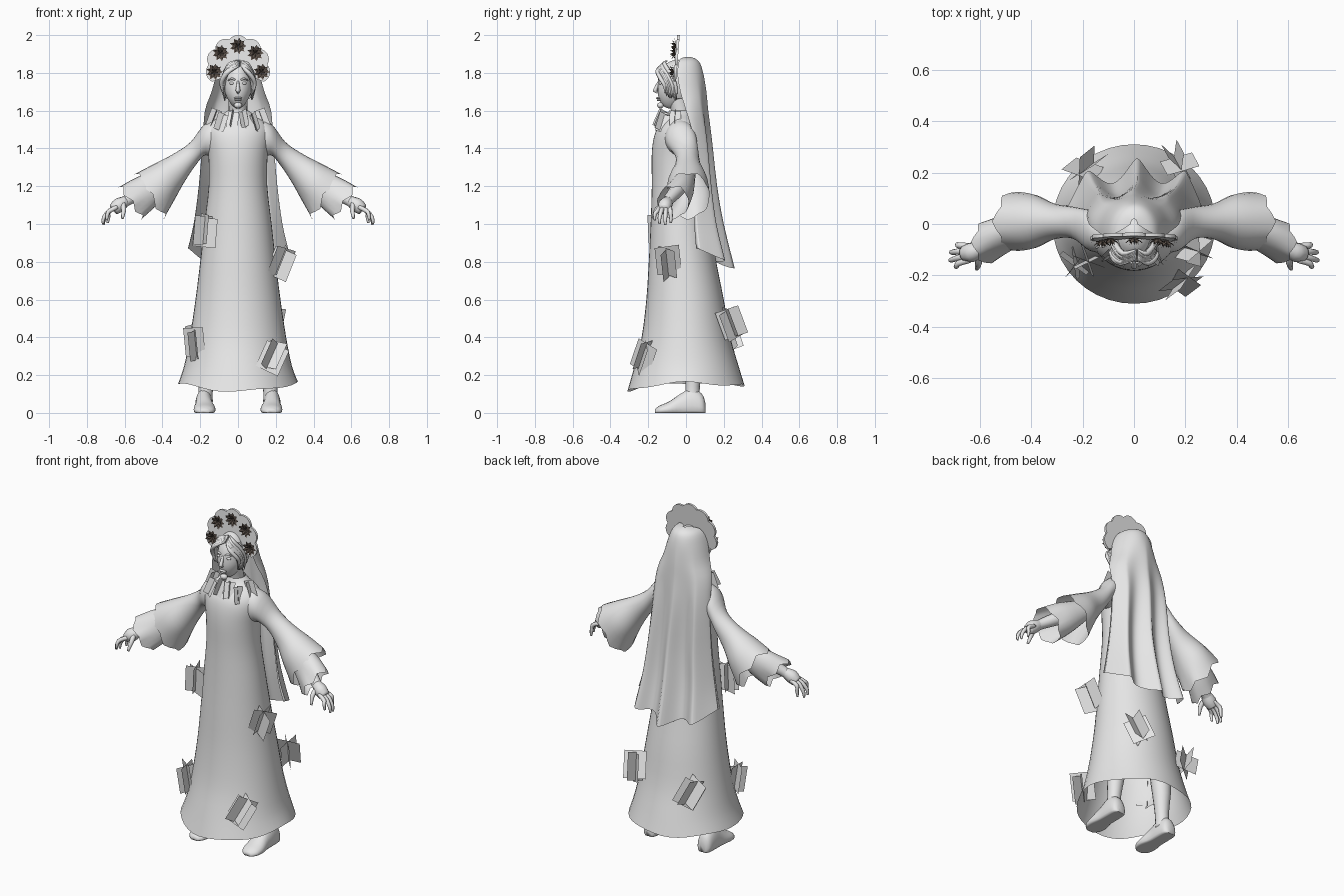
import bpy, bmesh, math, random
from mathutils import Vector as V, Matrix, Euler

if "Cube" in bpy.data.objects:
    bpy.data.objects.remove(bpy.data.objects["Cube"])
random.seed(4)
sin, cos, pi = math.sin, math.cos, math.pi


def mat(name, r, g, b):
    m = bpy.data.materials.new(name)
    m.diffuse_color = (r, g, b, 1)
    m.use_nodes = True
    m.node_tree.nodes["Principled BSDF"].inputs["Base Color"].default_value = m.diffuse_color
    return m


GREY = mat("pale grey", .8, .8, .8)
DARK = mat("dark flower brown", .11, .085, .07)


def add(name, verts, faces, m=GREY, smooth=True, mirror=False):
    me = bpy.data.meshes.new(name)
    me.from_pydata([tuple(v) for v in verts], [], faces)
    me.materials.append(m)
    bm = bmesh.new()
    bm.from_mesh(me)
    bmesh.ops.recalc_face_normals(bm, faces=bm.faces)
    bm.to_mesh(me)
    bm.free()
    for p in me.polygons:
        p.use_smooth = smooth
    ob = bpy.data.objects.new(name, me)
    bpy.context.collection.objects.link(ob)
    if mirror:
        ob.modifiers.new("mirror", 'MIRROR').use_mirror_merge = False
    return ob


def resample(rows, k):
    """Catmull-Rom interpolation between rows of points."""
    out, n = [], len(rows)
    for i in range(n - 1):
        a, b, c, d = rows[max(i - 1, 0)], rows[i], rows[i + 1], rows[min(i + 2, n - 1)]
        for s in range(k):
            t = s / k
            out.append([q + ((r - p) * t + (2 * p - 5 * q + 4 * r - e) * t * t
                             + (3 * q - p - 3 * r + e) * t ** 3) * .5
                        for p, q, r, e in zip(a, b, c, d)])
    return out + [rows[-1]]


def skin(rows, closed=True, caps=(False, False)):
    n = len(rows[0])
    verts = [p for r in rows for p in r]
    faces = [(i * n + j, i * n + (j + 1) % n, (i + 1) * n + (j + 1) % n, (i + 1) * n + j)
             for i in range(len(rows) - 1) for j in range(n if closed else n - 1)]
    if caps[0]:
        faces.append(tuple(range(n)))
    if caps[1]:
        faces.append(tuple(range(len(verts) - n, len(verts))))
    return verts, faces


def oval(c, u, v, n=32):
    return [c + u * cos(2 * pi * j / n) + v * sin(2 * pi * j / n) for j in range(n)]


def tube(path, radii, n=10, k=3):
    path = [V(p) for p in path]
    rows = []
    for i, p in enumerate(path):
        d = (path[min(i + 1, len(path) - 1)] - path[max(i - 1, 0)]).normalized()
        u = d.cross(V((0, 1, 0)) if abs(d.y) < .8 else V((1, 0, 0))).normalized()
        rows.append(oval(p, u * radii[i], d.cross(u) * radii[i], n))
    return skin(resample(rows, k), caps=(True, True))


def join(parts):
    verts, faces = [], []
    for v, f in parts:
        faces += [tuple(i + len(verts) for i in q) for q in f]
        verts += list(v)
    return verts, faces


def ball(c, s, n=20, shape=None, keep=None):
    bm = bmesh.new()
    bmesh.ops.create_uvsphere(bm, u_segments=n, v_segments=n * 3 // 4, radius=1)
    fs = [tuple(v.index for v in f.verts) for f in bm.faces
          if not keep or keep(f.calc_center_median())]
    vs = [V((p.x * s[0], p.y * s[1], p.z * s[2])) + V(c)
          for p in ((shape(v.co) if shape else v.co) for v in bm.verts)]
    bm.free()
    return vs, fs


# Dress: z, half width, front y, back y
rows = []
for z, rx, yf, yb in [(.145, .317, -.31, .31), (.25, .285, -.272, .278), (.4, .255, -.235, .235),
                      (.6, .225, -.21, .2), (.8, .2, -.197, .16), (1, .178, -.187, .125),
                      (1.2, .155, -.181, .1), (1.35, .156, -.182, .09), (1.44, .168, -.174, .085),
                      (1.5, .168, -.155, .08), (1.545, .14, -.12, .06), (1.575, .09, -.09, .04),
                      (1.6, .056, -.08, .03)]:
    rows.append(oval(V((0, (yf + yb) / 2, z)), V((rx, 0, 0)), V((0, (yb - yf) / 2, 0)), 40))
for j, p in enumerate(rows[0]):      # wavy hem, lowest in front
    a = 2 * pi * j / 40
    p.z = .16 - .045 * max(0, -sin(a)) ** 2 - .015 * max(0, sin(a)) + .006 * cos(5 * a)
add("dress", *skin(resample(rows, 3)))


# Flared sleeves in two layers: upper point, lower point, half depth, centre y
def sleeve(name, secs, jag):
    rows = []
    for xu, zu, xl, zl, hw, yc in secs:
        a, b = V((xu, yc, zu)), V((xl, yc, zl))
        rows.append(oval((a + b) / 2, (a - b) / 2, V((0, hw, 0)), 24))
    out = V((.8, 0, -.6))
    for j, p in enumerate(rows[-1]):
        p += out * jag * (1 if j % 4 == 0 else -1 if j % 4 == 2 else 0)
    add(name, *skin(resample(rows, 4)), mirror=True)


sleeve("outer_sleeve", [(.07, 1.558, .1, 1.32, .08, -.035), (.17, 1.535, .17, 1.365, .08, -.025),
                        (.25, 1.435, .225, 1.31, .062, .005), (.34, 1.372, .285, 1.22, .07, .01),
                        (.45, 1.315, .335, 1.13, .105, .01), (.54, 1.27, .385, 1.03, .115, .01)], .015)
sleeve("inner_sleeve", [(.38, 1.31, .34, 1.2, .05, 0), (.53, 1.25, .43, 1.1, .07, -.03),
                        (.625, 1.2, .505, 1.03, .083, -.07)], .012)

# Arms and hands
parts = [tube([(.36, 0, 1.28), (.48, -.04, 1.19), (.58, -.09, 1.13), (.61, -.1, 1.11)],
              [.045, .04, .03, .028], 12)]
parts.append(tube([(.59, -.095, 1.125), (.63, -.11, 1.1), (.66, -.115, 1.075)], [.026, .038, .03], 12))
for k, (y, x, z) in enumerate([(-.165, .695, 1.02), (-.14, .715, 1), (-.11, .712, .995), (-.08, .69, 1.005)]):
    yb = -.14 + .018 * k
    parts.append(tube([(.64, yb, 1.09), (.682, (y + yb) / 2, 1.068), (x - .004, y, z + .032), (x, y, z)],
                      [.012, .012, .01, .006], 8))
parts.append(tube([(.61, -.12, 1.11), (.605, -.155, 1.075), (.612, -.175, 1.03)], [.015, .013, .007], 8))
add("arm_and_hand", *join(parts), mirror=True)

# Feet and legs
rows = []
for y, hw, h in [(.103, .022, .05), (.085, .042, .1), (.03, .046, .13), (-.03, .047, .1),
                 (-.09, .058, .06), (-.14, .05, .038), (-.165, .022, .02)]:
    rows.append([V((.18 - (y < -.05) * .003 + hw * cos(2 * pi * j / 20), y,
                    max(0, h * (.3 + .7 * sin(2 * pi * j / 20))))) for j in range(20)])
leg = tube([(.175, .035, .06), (.17, .035, .14), (.16, .04, .32), (.14, .02, .52), (.11, -.02, .85)],
           [.042, .038, .055, .055, .075], 16)
add("foot_and_leg", *join([skin(resample(rows, 3), caps=(True, True)), leg]), mirror=True)


# Head, face and neck
def face_shape(p):
    lo = max(0, -p.z)
    return V((p.x * (1 - .3 * lo * lo), p.y * (1 - .1 * lo) - .3 * lo, p.z))


head = [ball((0, -.05, 1.735), (.075, .098, .125), 28, face_shape),
        tube([(0, -.02, 1.5), (0, -.025, 1.58), (0, -.05, 1.68)], [.062, .05, .052], 18),
        tube([(0, -.143, 1.755), (0, -.154, 1.73), (0, -.164, 1.704), (0, -.15, 1.696)],
             [.006, .009, .012, .008], 8),
        ball((0, -.146, 1.667), (.024, .012, .006), 10), ball((0, -.143, 1.656), (.02, .012, .006), 10),
        ball((0, -.135, 1.628), (.022, .018, .016), 12)]
for s in (-1, 1):
    head += [ball((s * .031, -.134, 1.745), (.015, .01, .008), 10),
             tube([(s * .014, -.143, 1.763), (s * .033, -.141, 1.769), (s * .053, -.122, 1.76)],
                  [.005, .006, .003], 6)]
add("head", *join(head))

# Hair: cap and swept strands from a parting
parts = [ball((0, -.045, 1.745), (.083, .104, .125), 24,
              keep=lambda c: c.y > -.25 and c.z > -.6 or c.z > .62)]
for s in (-1, 1):
    for k in range(8):
        t = k / 7
        r = random.uniform(-.006, .006)
        parts.append(tube([(.012 + s * .004, -.1 - .035 * t, 1.863 - .025 * t),
                           (s * (.045 + r), -.115 - .037 * t, 1.848 - .04 * t),
                           (s * (.075 + r), -.08 - .055 * t, 1.79 - .02 * t),
                           (s * (.083 + r), -.055 - .06 * t, 1.73 + r),
                           (s * (.073 + r), -.05 - .06 * t, 1.655 + .03 * t + r)],
                          [.004, .011, .012, .01, .002], 6))
add("hair", *join(parts))

# Long veil with deepening folds: z, half width, front y, back y, fold depth
rows, N = [], 64
for z, w, yf, yb, f in [(1.885, .012, 0, .02, 0), (1.875, .06, -.03, .05, 0), (1.85, .09, -.04, .075, 0),
                        (1.79, .115, -.045, .093, 0), (1.7, .14, -.03, .108, .005), (1.6, .175, 0, .118, .012),
                        (1.45, .187, .04, .137, .028), (1.2, .208, .055, .165, .05),
                        (1, .235, .06, .2, .068), (.765, .265, .075, .258, .09)]:
    row = []
    for j in range(N + 1):
        a = pi * (j / N - .5)
        t = sin(a)
        fold = f * ((1 - cos(2 * pi * t / .72)) / 2) ** .65
        drop = .085 * t * t + .012 * (1 - cos(2 * pi * t / .72)) if z < .8 else 0
        row.append(V((w * t + .012 * (z < 1.3) * cos(a), yf + (yb - yf) * cos(a) ** .9 - fold * cos(a) ** .3
                      if abs(t) < .999 else yf, z + drop)))
    rows.append(row)
add("veil", *skin(resample(rows, 3), closed=False))

# Scalloped headdress plate: outer scallops, inner arch, front and back
M, rows = 84, []
for j in range(M + 1):
    t = j / M
    a = -.5 + t * (pi + 1)
    R = .155 + .017 * abs(sin(t * 7 * pi)) ** .8
    o = V((R * cos(a), 0, 1.828 + R * sin(a)))
    i = V((.075 * cos(a), 0, 1.8 + .045 * sin(a)))
    y = lambda p: -.06 + (p.z - 1.75) * .08
    rows.append([V((p.x, y(p) + d, p.z)) for p, d in ((o, -.007), (o, .007), (i, .007), (i, -.007))])
add("headdress", *skin(rows, caps=(True, True)), smooth=False)

# Spiky flowers on the headdress
verts, faces = [], []
for cx, cz in [(-.125, 1.805), (-.092, 1.905), (0, 1.942), (.092, 1.905), (.125, 1.805)]:
    c = V((cx, -.068 + (cz - 1.75) * .08, cz))
    for layer, (n, r, lift) in enumerate([(9, .044, .008), (8, .036, .022), (5, .02, .03)]):
        for k in range(n):
            a = 2 * pi * (k + layer * .4) / n
            d, s = V((cos(a), 0, sin(a))), V((-sin(a), 0, cos(a)))
            b = len(verts)
            verts += [c, c + d * r * .6 + s * r * .23 - V((0, lift * .5, 0)), c + d * r - V((0, lift, 0)),
                      c + d * r * .6 - s * r * .23 - V((0, lift * .5, 0))]
            faces += [(b, b + 1, b + 2), (b, b + 2, b + 3)]
add("flowers", verts, faces, DARK, False)


# Paper tags: flat sheets crossing on a shared tilted axis
def tags(c, w, h, rot, angles):
    R = Euler(rot).to_matrix()
    vs, fs = [], []
    for k, a in enumerate(angles):
        d = V((cos(a), sin(a), 0))
        off = V((0, 0, (k - 1) * h * .06))
        b = len(vs)
        vs += [V(c) + R @ (d * x + off + V((0, 0, z))) for x, z in
               ((-w * .45, -h / 2), (w * .55, -h / 2), (w * .55, h / 2), (-w * .45, h / 2))]
        fs.append((b, b + 1, b + 2, b + 3))
    return vs, fs


parts = [tags(c, .13, .155, rot, ang) for c, rot, ang in [
    ((-.18, -.145, .965), (.05, .08, 0), (-.35, .45, 1.9)),
    ((.225, -.1, .8), (.1, .38, 0), (-.4, .7, 1.7)),
    ((-.225, -.155, .365), (.1, -.1, 0), (.9, 1.7, 2.5)),
    ((.18, -.23, .3), (-.3, .42, 0), (.1, .9, 2.5)),
    ((.17, .235, .475), (.35, .2, 0), (2.4, 1.5, .3)),
    ((-.185, .215, .4), (.3, -.4, 0), (.5, 1.4, 2.8))]]
add("dress_paper_tags", *join(parts), smooth=False)

# Collar tags: three each side, flaring outwards, with a gap at the centre
parts = []
for s in (-1, 1):
    for k, (x, y, z) in enumerate([(.03, -.13, 1.555), (.088, -.125, 1.54), (.125, -.06, 1.56)]):
        a = math.atan2(y + .03, s * x)
        parts.append(tags((s * x, y, z), .06, .095, (.45 * -sin(a) * -1, .35 * -cos(a), .2 * s),
                          (a + pi / 2 + random.uniform(-.5, .5), a + random.uniform(-.4, .4))))
add("collar_paper_tags", *join(parts), smooth=False)
